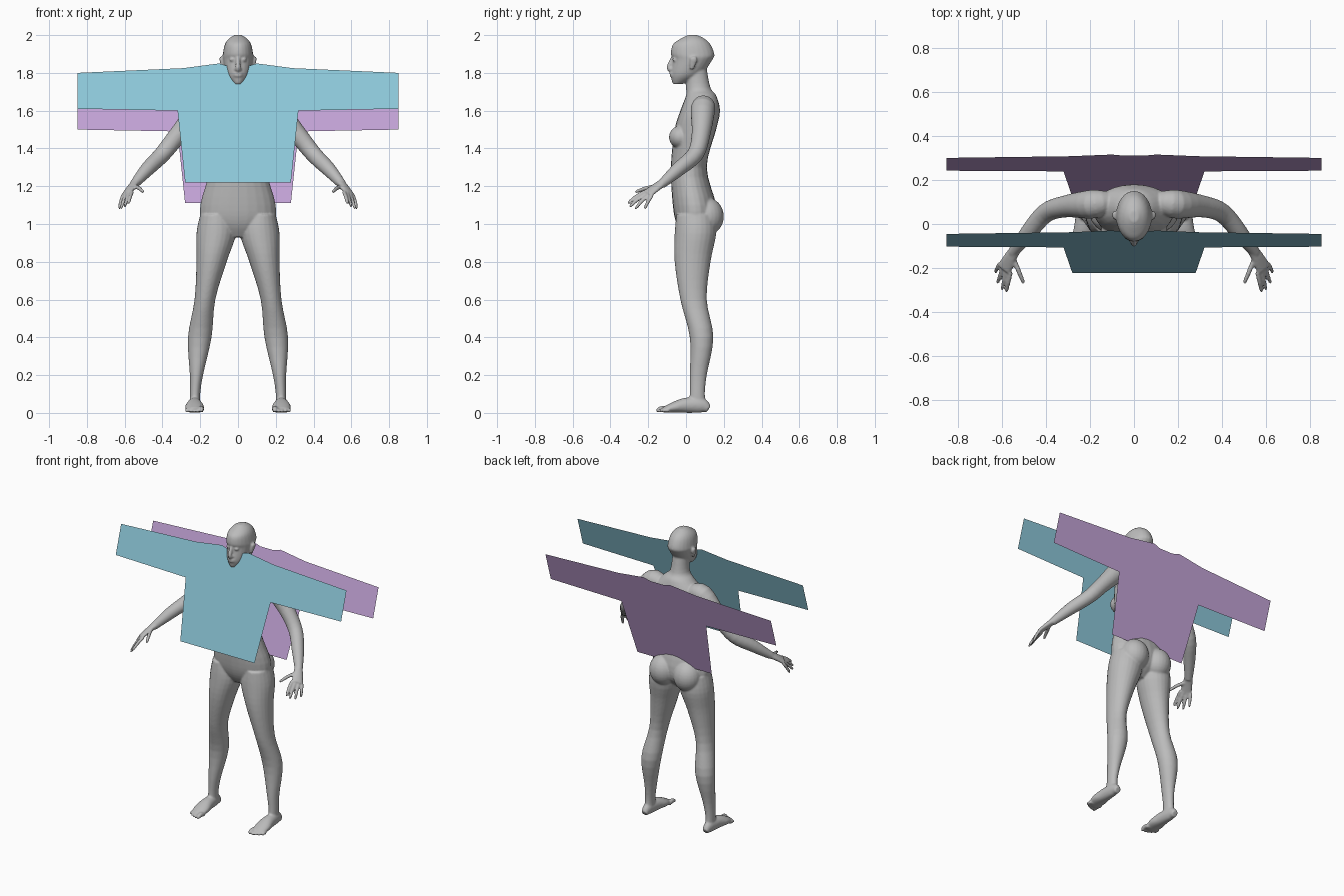
import bpy
import bmesh
from math import cos, sin, tau
from mathutils import Matrix, Vector

if "Cube" in bpy.data.objects:
    bpy.data.objects.remove(bpy.data.objects["Cube"])


def material(name, colour):
    mat = bpy.data.materials.new(name)
    mat.use_nodes = True
    mat.diffuse_color = (*colour, 1)
    shader = mat.node_tree.nodes["Principled BSDF"]
    shader.inputs["Base Color"].default_value = mat.diffuse_color
    return mat


def make_object(name, bm, mat):
    bmesh.ops.recalc_face_normals(bm, faces=bm.faces)
    mesh = bpy.data.meshes.new(name)
    bm.to_mesh(mesh)
    bm.free()
    mesh.materials.append(mat)
    obj = bpy.data.objects.new(name, mesh)
    bpy.context.collection.objects.link(obj)
    return obj


def spline(rows, steps=4):
    """Fill in smooth sections between a few given ones."""
    padded = [rows[0], *rows, rows[-1]]
    result = []
    for before, start, end, after in zip(padded, rows, rows[1:], padded[3:]):
        for step in range(steps):
            t = step / steps
            result.append([
                q + t / 2 * (r - p + t * (2 * p - 5 * q + 4 * r - s + t * (3 * (q - r) + s - p)))
                for p, q, r, s in zip(before, start, end, after)])
    return result + [rows[-1]]


def skin_rings(bm, rings, sides=24):
    """Bridge elliptical rings (centre, first axis, second axis) into a closed solid."""
    angles = [tau * i / sides for i in range(sides)]
    loops = [[bm.verts.new(centre + u * cos(angle) + v * sin(angle)) for angle in angles]
             for centre, u, v in rings]
    for low, high in zip(loops, loops[1:]):
        for i in range(sides):
            j = (i + 1) % sides
            bm.faces.new((low[i], low[j], high[j], high[i]))
    bm.faces.new(loops[0][::-1])
    bm.faces.new(loops[-1])


def stack(bm, rows, side=1):
    """Horizontal sections: height, inner x, outer x, front y, back y."""
    rings = []
    for height, inner, outer, front, back in spline(rows):
        centre = Vector((side * (inner + outer) / 2, (front + back) / 2, height))
        across = Vector(((outer - inner) / 2, 0, 0))
        deep = Vector((0, (back - front) / 2, 0))
        rings.append((centre, across, deep))
    skin_rings(bm, rings)


def centred_stack(bm, rows):
    """Sections mirrored about the middle: height, half width, front y, back y."""
    stack(bm, [(height, -width, width, front, back) for height, width, front, back in rows])


def tube(bm, rows, side=1, wide=(1, 0, 0)):
    """Sections across a path: x, y, z, radius along the wide axis, other radius."""
    flip = Vector((side, 1, 1))
    rows = spline(rows)
    points = [Vector(row[:3]) * flip for row in rows]
    wide = Vector(wide) * flip
    rings = []
    for i, (point, row) in enumerate(zip(points, rows)):
        ahead = points[min(i + 1, len(points) - 1)]
        behind = points[max(i - 1, 0)]
        along = (ahead - behind).normalized()
        across = (wide - along * wide.dot(along)).normalized()
        rings.append((point, across * row[3], along.cross(across) * row[-1]))
    skin_rings(bm, rings)


def ball(bm, centre, radii, side=1):
    x, y, z = centre
    place = Matrix.Translation((side * x, y, z)) @ Matrix.Diagonal((*radii, 1))
    bmesh.ops.create_uvsphere(bm, u_segments=24, v_segments=16, radius=1, matrix=place)


def digit(bm, base, tip, radius, side):
    """A slightly arched, rounded finger or toe."""
    base, tip = Vector(base), Vector(tip)
    middle = base.lerp(tip, .5) + Vector((0, 0, radius / 2))
    end = base.lerp(tip, .9)
    tube(bm, [(*base, radius), (*middle, radius), (*end, radius * .8), (*tip, radius * .4)], side)


grey = material("body grey", (.5, .5, .5))
blue = material("front panel blue", (.27, .58, .7))
purple = material("back panel purple", (.55, .37, .68))

bm = bmesh.new()

# Torso and neck
centred_stack(bm, [
    (.93, .06, -.01, .08), (1, .18, -.05, .15), (1.1, .2, -.07, .16),
    (1.3, .15, -.08, .11), (1.5, .18, -.06, .16), (1.6, .18, -.03, .18),
    (1.68, .1, 0, .16), (1.72, .06, 0, .13), (1.82, .05, 0, .11)])

# Head
centred_stack(bm, [
    (1.74, .02, -.07, -.02), (1.79, .06, -.08, .08), (1.87, .08, -.07, .14),
    (1.9, .08, -.08, .15), (1.95, .07, -.07, .13), (1.98, .05, -.03, .1),
    (2, .02, .01, .06)])

# Nose and lips
tube(bm, [(0, -.07, 1.88, .01), (0, -.09, 1.83, .013), (0, -.08, 1.81, .01)])
for height in (1.785, 1.797):
    ball(bm, (0, -.077, height), (.024, .01, .006))

for side in (-1, 1):
    # Eyes, nostrils and ears
    ball(bm, (.03, -.06, 1.87), (.015, .013, .009), side)
    ball(bm, (.012, -.08, 1.82), (.008, .01, .007), side)
    tube(bm, [(.08, .03, 1.82, .006, .01), (.09, .04, 1.87, .008, .02),
              (.09, .04, 1.885, .005, .01)], side)

    # Chest and buttocks
    ball(bm, (.08, -.03, 1.46), (.07, .06, .06), side)
    ball(bm, (.09, .11, 1.04), (.09, .09, .1), side)

    # Leg
    stack(bm, [
        (1.05, .03, .2, -.05, .15), (.95, .01, .22, -.06, .16),
        (.8, .06, .22, -.06, .13), (.6, .12, .23, -.03, .11),
        (.4, .14, .265, .02, .145), (.2, .185, .255, .02, .11),
        (.1, .2, .255, .02, .1), (.03, .2, .255, .01, .11)], side)

    # Foot with a flat sole, so each section is as high as its radius
    sole = [(.12, .02, .02), (.08, .04, .03), (0, .04, .04), (-.06, .03, .05), (-.12, .015, .04)]
    tube(bm, [(.23, y, height, width, height) for y, height, width in sole], side)

    # Toes
    for i in range(5):
        x = .195 + i * .019
        radius = .01 if i else .015
        digit(bm, (x, -.09, radius), (x, -.157 + i * i * .002, radius), radius, side)

    # Arm
    tube(bm, [(.12, .1, 1.61, .05), (.19, .09, 1.61, .065), (.31, .08, 1.48, .05),
              (.4, .05, 1.37, .044), (.48, -.04, 1.29, .038), (.55, -.13, 1.21, .024)],
         side, (0, 1, 0))

    # Palm
    index_knuckle, little_knuckle = Vector((.56, -.22, 1.17)), Vector((.61, -.18, 1.15))
    tube(bm, [(.54, -.12, 1.22, .026, .02), (.56, -.15, 1.2, .03, .018),
              (.59, -.205, 1.16, .038, .013)], side, little_knuckle - index_knuckle)

    # Fingers and thumb
    tips = [(.58, -.31, 1.11), (.6, -.3, 1.09), (.62, -.27, 1.08), (.63, -.22, 1.08)]
    for i, tip in enumerate(tips):
        digit(bm, index_knuckle.lerp(little_knuckle, i / 3), tip, .01, side)
    digit(bm, (.55, -.15, 1.2), (.5, -.27, 1.17), .011, side)

# Fuse the parts into one smooth skin
body = make_object("body", bm, grey)
fuse = body.modifiers.new("fuse", "REMESH")
fuse.mode = "VOXEL"
fuse.voxel_size = .006
fuse.use_smooth_shade = True
soften = body.modifiers.new("soften", "SMOOTH")
soften.factor = .5
soften.iterations = 4


# Flat garment panels, mirrored from neck to hem, with the hem leaning forward
def garment_panel(name, mat, drop, back):
    half = [(.05, 1.835), (.1, 1.85), (.29, 1.825), (.85, 1.8),
            (.85, 1.61), (.32, 1.6), (.28, 1.22)]
    outline = half + [(-x, z) for x, z in reversed(half)]
    bm = bmesh.new()
    bm.faces.new([bm.verts.new((x, (z - 1.8) * .305 + back, z - drop)) for x, z in outline])
    make_object(name, bm, mat)


garment_panel("front_garment_panel", blue, 0, -.045)
garment_panel("back_garment_panel", purple, .11, .3)
